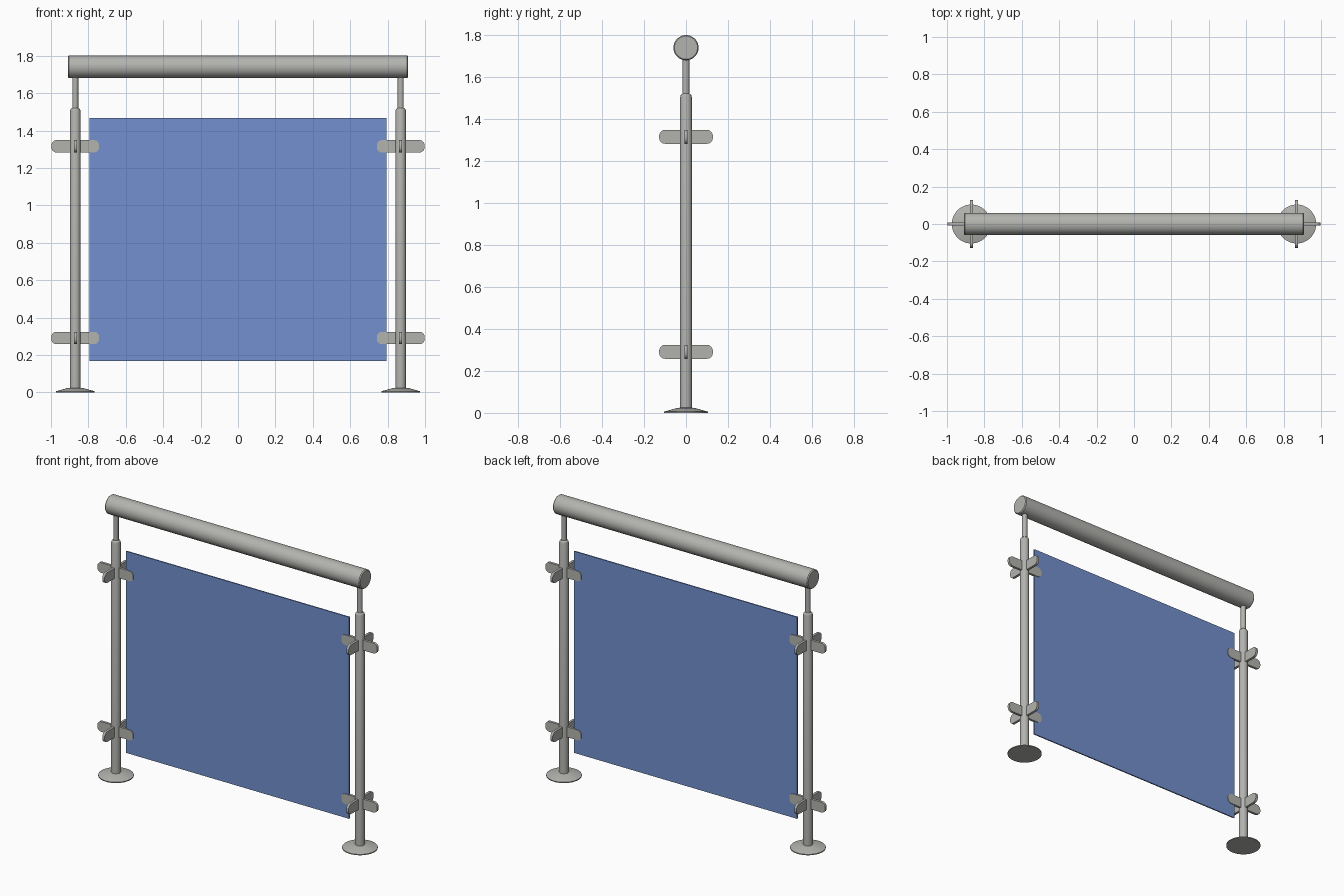
import bpy, bmesh, math
from mathutils import Matrix

if "Cube" in bpy.data.objects:
    bpy.data.objects.remove(bpy.data.objects["Cube"])


def material(name, rgb):
    m = bpy.data.materials.new(name)
    m.diffuse_color = (*rgb, 1)
    m.use_nodes = True
    m.node_tree.nodes["Principled BSDF"].inputs["Base Color"].default_value = m.diffuse_color
    return m


STEEL = material("brushed steel", (0.45, 0.45, 0.43))
GLASS = material("blue glass", (0.17, 0.28, 0.62))


def finish(bm, name, mat, matrix):
    bmesh.ops.recalc_face_normals(bm, faces=bm.faces)
    me = bpy.data.meshes.new(name)
    bm.to_mesh(me)
    bm.free()
    me.materials.append(mat)
    ob = bpy.data.objects.new(name, me)
    ob.matrix_world = matrix
    bpy.context.collection.objects.link(ob)
    bpy.ops.object.select_all(action='DESELECT')
    ob.select_set(True)
    bpy.context.view_layer.objects.active = ob
    bpy.ops.object.shade_smooth_by_angle(angle=math.radians(30))
    return ob


def lathe(name, profile, matrix, n=48):
    """Closed turned solid from (radius, height) pairs."""
    bm = bmesh.new()
    rings = [[bm.verts.new((r * math.cos(2 * math.pi * i / n),
                            r * math.sin(2 * math.pi * i / n), z))
              for i in range(n)] for r, z in profile]
    for a, b in zip(rings, rings[1:]):
        for i in range(n):
            j = (i + 1) % n
            bm.faces.new((a[i], a[j], b[j], b[i]))
    bm.faces.new(rings[0][::-1])
    bm.faces.new(rings[-1])
    return finish(bm, name, STEEL, matrix)


def clamp_plate(name, matrix, half=0.128, h=0.033, r=0.028, t=0.016):
    """Upright plate with rounded corners, long along local x."""
    bm = bmesh.new()
    pts = []
    for q, (sx, sz) in enumerate(((1, 1), (-1, 1), (-1, -1), (1, -1))):
        for k in range(7):
            a = math.pi / 2 * (q + k / 6)
            pts.append((sx * (half - r) + r * math.cos(a), -t / 2,
                        sz * (h - r) + r * math.sin(a)))
    face = bm.faces.new([bm.verts.new(p) for p in pts])
    ext = bmesh.ops.extrude_face_region(bm, geom=[face])
    bmesh.ops.translate(bm, vec=(0, t, 0),
                        verts=[v for v in ext["geom"] if isinstance(v, bmesh.types.BMVert)])
    return finish(bm, name, STEEL, matrix)


# Posts, each with a shallow foot, a thin pin and two crossed clamps
for side, sx in (("left", -1), ("right", 1)):
    at = Matrix.Translation((sx * 0.87, 0, 0))
    lathe(side + "_foot", [(0.104, 0), (0.104, 0.006), (0.04, 0.024), (0.02, 0.025)], at)
    lathe(side + "_post", [(0.028, 0.01), (0.028, 1.505), (0.025, 1.515), (0.017, 1.522)], at)
    lathe(side + "_rail_pin", [(0.016, 1.50), (0.016, 1.72)], at)
    for level, z in (("lower", 0.291), ("upper", 1.316)):
        for k, way in enumerate(("along", "across")):
            clamp_plate(f"{side}_{level}_clamp_{way}",
                        at @ Matrix.Translation((0, 0, z)) @ Matrix.Rotation(k * math.pi / 2, 4, 'Z'))

# Handrail with softened ends
lathe("handrail", [(0.055, -0.91), (0.06, -0.904), (0.06, 0.904), (0.055, 0.91)],
      Matrix.Translation((0, 0, 1.741)) @ Matrix.Rotation(math.pi / 2, 4, 'Y'), 64)

# Glass panel
bm = bmesh.new()
bmesh.ops.create_cube(bm, size=1, matrix=Matrix.Diagonal((1.59, 0.008, 1.30, 1)))
finish(bm, "glass_panel", GLASS, Matrix.Translation((0, 0, 0.818)))
